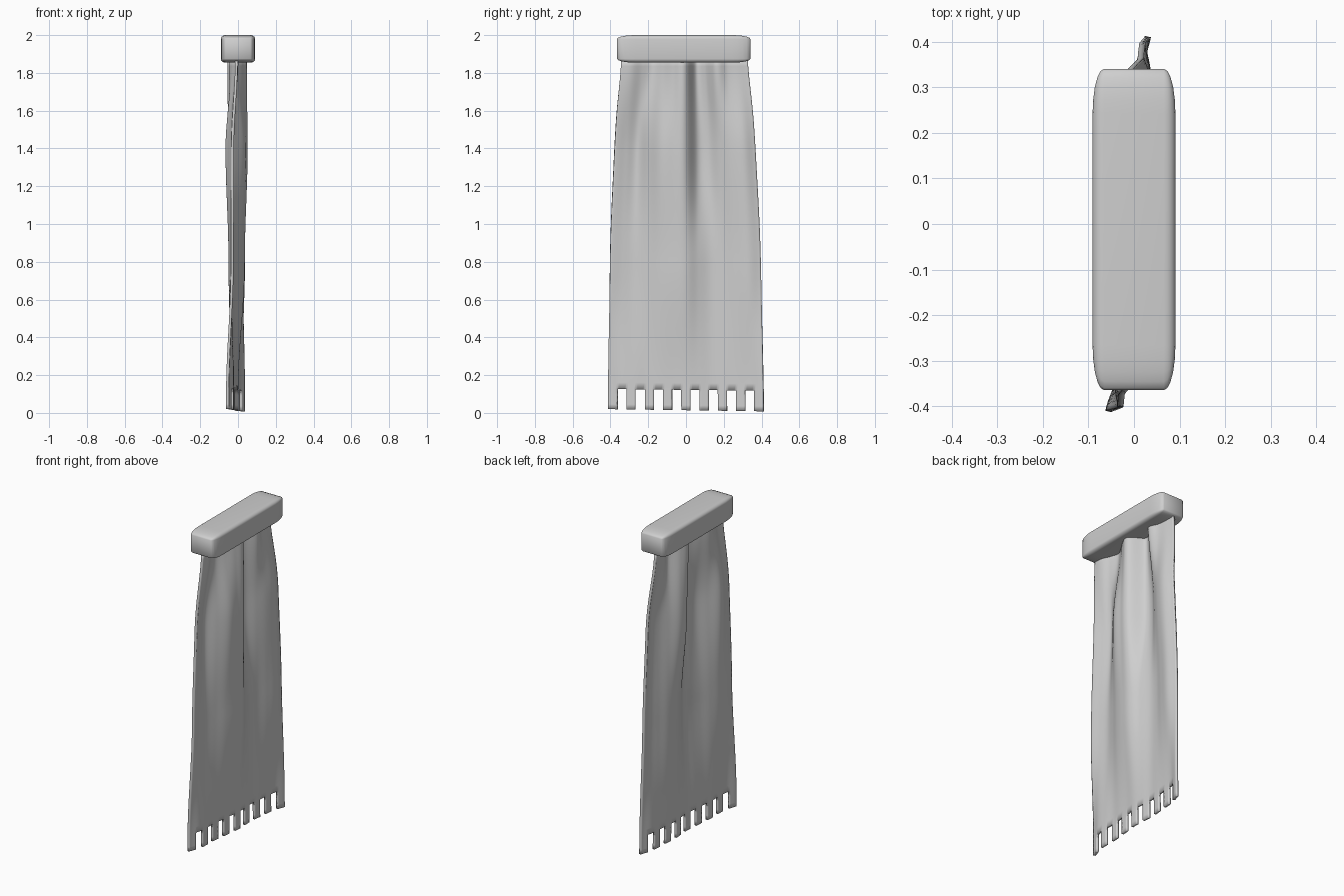
import bpy
import bmesh
import math

old = bpy.data.objects.get("Cube")
if old:
    bpy.data.objects.remove(old, do_unlink=True)

grey = bpy.data.materials.new("pale_grey")
grey.use_nodes = True
colour = (0.62, 0.62, 0.62, 1)
grey.diffuse_color = colour
grey.node_tree.nodes["Principled BSDF"].inputs["Base Color"].default_value = colour


def make_object(name, bm):
    mesh = bpy.data.meshes.new(name)
    bm.to_mesh(mesh)
    bm.free()
    mesh.materials.append(grey)
    obj = bpy.data.objects.new(name, mesh)
    bpy.context.collection.objects.link(obj)
    return obj


def smooth(obj, degrees):
    bpy.ops.object.select_all(action='DESELECT')
    obj.select_set(True)
    bpy.context.view_layer.objects.active = obj
    bpy.ops.object.shade_smooth_by_angle(angle=math.radians(degrees))


def spline(points, s):
    """Smooth curve through evenly spaced values, s running from 0 to 1."""
    last = len(points) - 1
    pos = s * last
    i = min(int(pos), last - 1)
    u = pos - i
    a, b, c, d = (points[max(0, min(last, i + k))] for k in (-1, 0, 1, 2))
    return b + u / 2 * (c - a + u * (2*a - 5*b + 4*c - d + u * (3*(b - c) + d - a)))


def blend(z, table):
    """Eased lookup between neighbouring (height, value) pairs."""
    for (z0, v0), (z1, v1) in zip(table, table[1:]):
        if z <= z1:
            u = max(0, (z - z0) / (z1 - z0))
            return v0 + (v1 - v0) * u * u * (3 - 2 * u)
    return table[-1][1]


# Top bar: the bevel is cut before scaling so the long corners are drawn out
bm = bmesh.new()
bmesh.ops.create_cube(bm, size=2)
bmesh.ops.bevel(bm, geom=bm.edges[:], offset=0.28, segments=5, profile=0.5,
                affect='EDGES')
for v in bm.verts:
    v.co = (v.co.x * 0.091, v.co.y * 0.353 - 0.012, v.co.z * 0.073 + 1.927)
smooth(make_object("top_bar", bm), 40)

# Cloth folds: sideways offset in thousandths across the width, at four heights
folds = [
    (0.1, (-56, -34, -28, -28, -20, -14, -6, -8, -12, -6, 0, 8, 30)),
    (0.8, (-30, -40, -42, -22, 5, 22, 28, 2, -15, -8, 14, 30, 18)),
    (1.4, (-28, -45, -58, -15, 28, 38, 38, -38, -42, -5, 25, 36, 15)),
    (1.88, (-8, -6, -28, -42, -15, 20, 36, -45, -30, 20, 0, -8, -16)),
]
half_widths = [0.412, 0.408, 0.402, 0.395, 0.38, 0.362, 0.334]

TABS = 9
STRIPS = 2 * TABS - 1
PER = 5
COLS = STRIPS * PER
FRINGE_ROWS = 4
heights = [0.014 + 0.108 * r / FRINGE_ROWS for r in range(FRINGE_ROWS)]
heights += [0.122 + 1.75 * r / 48 for r in range(49)]

bm = bmesh.new()
grid = []
for z in heights:
    row = []
    for c in range(COLS + 1):
        s = c / COLS
        t = 2 * s - 1
        y = t * spline(half_widths, z / 1.88) - 0.008 * z / 1.88
        x = blend(z, [(h, spline(p, s)) for h, p in folds]) / 1000
        drop = 0.006 * t * max(0, 1 - z / 0.4)
        row.append(bm.verts.new((x, y, z - drop)))
    grid.append(row)
for r in range(len(grid) - 1):
    for c in range(COLS):
        # Every second strip is left open along the hem to form the fringe
        if r < FRINGE_ROWS and (c // PER) % 2:
            continue
        bm.faces.new((grid[r][c], grid[r][c + 1], grid[r + 1][c + 1], grid[r + 1][c]))
bmesh.ops.delete(bm, geom=[v for v in bm.verts if not v.link_faces], context='VERTS')
cloth = make_object("fringed_cloth", bm)
thick = cloth.modifiers.new("thickness", 'SOLIDIFY')
thick.thickness = 0.014
thick.offset = 0
smooth(cloth, 50)
